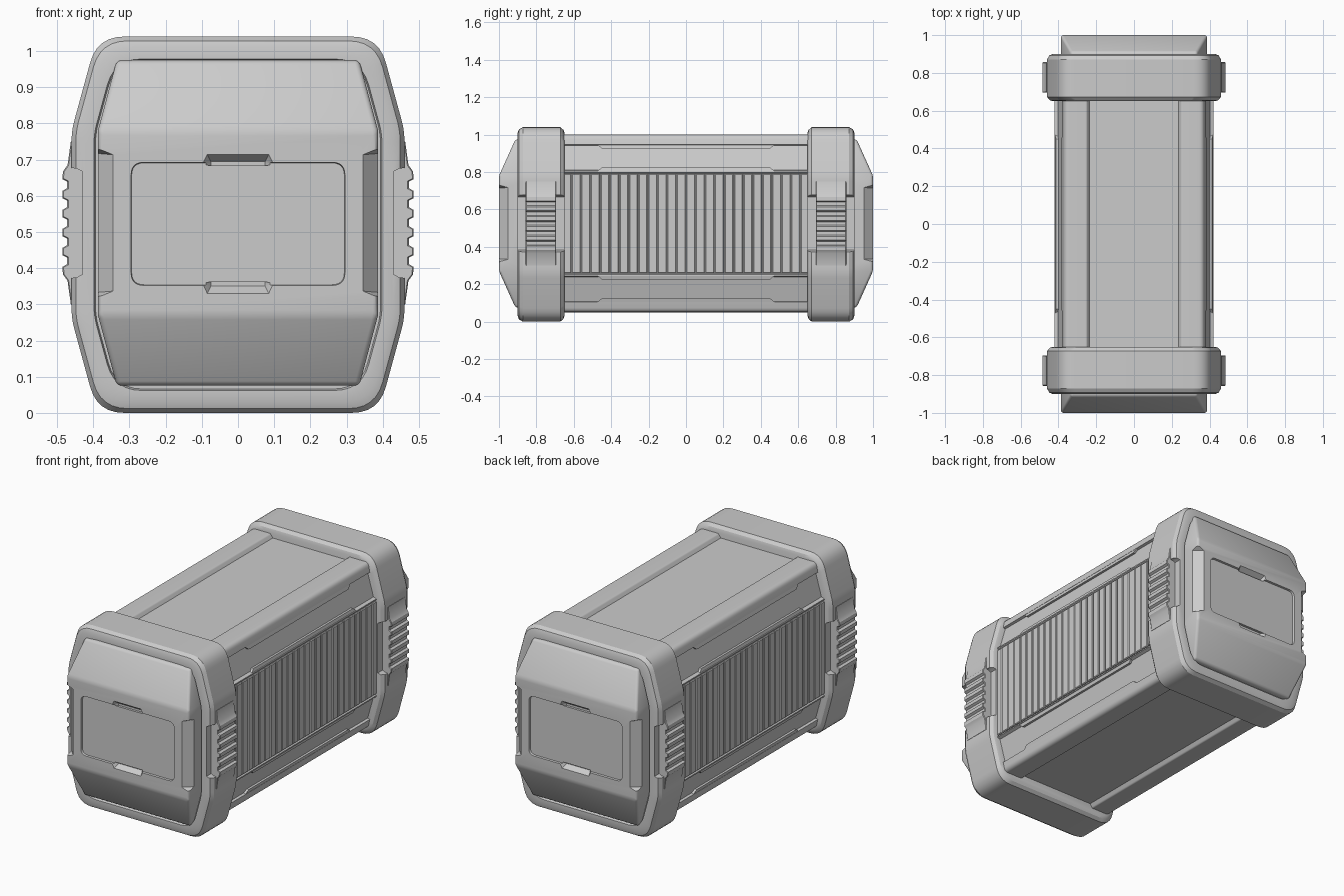
import bpy, bmesh
from mathutils import Vector

if "Cube" in bpy.data.objects:
    bpy.data.objects.remove(bpy.data.objects["Cube"])


def finish(name, bm, angle=0.5):
    bmesh.ops.recalc_face_normals(bm, faces=bm.faces)
    me = bpy.data.meshes.new(name)
    bm.to_mesh(me)
    bm.free()
    ob = bpy.data.objects.new(name, me)
    bpy.context.collection.objects.link(ob)
    return ob


def activate(ob):
    bpy.ops.object.select_all(action='DESELECT')
    ob.select_set(True)
    bpy.context.view_layer.objects.active = ob


def smooth(ob):
    activate(ob)
    bpy.ops.object.shade_smooth_by_angle(angle=0.5)


def apply_bevel(ob, width, segments):
    m = ob.modifiers.new("bevel", 'BEVEL')
    m.width, m.segments = width, segments
    m.limit_method, m.angle_limit = 'ANGLE', 0.35
    activate(ob)
    bpy.ops.object.modifier_apply(modifier=m.name)


def cut(ob, cutter):
    m = ob.modifiers.new("cut", 'BOOLEAN')
    m.operation, m.solver, m.object = 'DIFFERENCE', 'EXACT', cutter
    activate(ob)
    bpy.ops.object.modifier_apply(modifier=m.name)
    bpy.data.objects.remove(cutter)


def outline(pts, d=0.0, n=6):
    """Counter-clockwise (x, z, rounding) corners, inset by d and rounded."""
    out = []
    for i, (x, z, t) in enumerate(pts):
        p = Vector((x, z))
        a = (p - Vector(pts[i - 1][:2])).normalized()
        b = (Vector(pts[(i + 1) % len(pts)][:2]) - p).normalized()
        na, nb = Vector((-a.y, a.x)), Vector((-b.y, b.x))
        p = p + (na + nb) * (d / (1 + na.dot(nb)))
        if t == 0:
            out.append(p)
            continue
        s, e = p - a * t, p + b * t
        for k in range(n + 1):
            f = k / n
            out.append(s * (1 - f) ** 2 + p * 2 * f * (1 - f) + e * f * f)
    return out


def prism(name, pts, levels):
    """Stack inset copies of an x-z outline along y."""
    bm = bmesh.new()
    loops = [[bm.verts.new((p.x, y, p.y)) for p in outline(pts, d)] for y, d in levels]
    for a, b in zip(loops, loops[1:]):
        for i in range(len(a)):
            j = (i + 1) % len(a)
            bm.faces.new((a[i], a[j], b[j], b[i]))
    bm.faces.new(loops[0])
    bm.faces.new(loops[-1])
    return finish(name, bm)


def hull(name, pts):
    bm = bmesh.new()
    for p in pts:
        bm.verts.new(p)
    bmesh.ops.convex_hull(bm, input=bm.verts)
    bmesh.ops.dissolve_limit(bm, angle_limit=0.01, verts=bm.verts, edges=bm.edges)
    return finish(name, bm)


def four_way(quarter, c):
    """Mirror an upper right quarter outline about x = 0 and z = c."""
    right = [(x, 2 * c - z, t) for x, z, t in reversed(quarter)] + quarter
    return right + [(-x, z, t) for x, z, t in reversed(right)]


MID = 0.525
SIDES = (-1, 1)

# main body with recessed top, bottom, slopes and sides
body = prism("body", four_way([
    (.411, .792, 0), (.421, .798, 0), (.421, .805, 0), (.403, .812, 0),
    (.366, .942, 0), (.380, .946, 0), (.368, 1.0, .025), (.250, 1.0, .008),
    (.235, .978, 0)], MID), [(-.68, 0), (.68, 0)])
smooth(body)


# stepped tongues along the slope strips
def slope_x(z):
    return .42 - (z - .8) * .276


for sx in SIDES:
    for sz in SIDES:
        for z0, z1 in ((.946, .926), (.803, .824)):
            pts = []
            for y in SIDES:
                for z, half in ((z0, .475), (z1, .45)):
                    for depth in (.001, .022):
                        pts.append((sx * (slope_x(z) - depth), y * half, MID + sz * (z - MID)))
            hull("slope_tongue", pts)

# vertical slats on both sides
for sx in SIDES:
    for i in range(-13, 13):
        y = (i + .5) * .051
        pts = [(sx * x, y + s * w, z) for x, w, h in ((.405, .0235, .266), (.417, .0235, .266), (.421, .0195, .262))
               for s in SIDES for z in (MID - h, MID + h)]
        hull("side_slat", pts)

ring_outline = four_way([(.46, .78, .03), (.389, 1.04, .075)], .52)

# latch outline with finger ribs
latch_outline = [(.42, .30, 0), (.462, .30, 0), (.471, .365, 0), (.484, .383, 0)]
for k in range(5):
    zc = .42 + k * .0525
    latch_outline += [(.485, zc - .016, 0), (.472, zc - .009, 0), (.472, zc + .009, 0), (.485, zc + .016, 0)]
latch_outline += [(.484, .667, 0), (.471, .685, 0), (.462, .75, 0), (.42, .75, 0)]
latch_left = [(-x, z, t) for x, z, t in reversed(latch_outline)]

for s in SIDES:
    end = "front" if s < 0 else "back"

    # bumper ring with a seam around the end cap
    ring = prism(end + "_bumper", ring_outline, [
        (s * .65, .03), (s * .655, .015), (s * .672, 0), (s * .872, 0), (s * .893, .012),
        (s * .90, .03), (s * .90, .062), (s * .885, .066)])
    for sx in SIDES:
        cut(ring, hull("notch_cutter", [(sx * x, y, MID + q * h)
            for x, h in ((.43, .142), (.445, .15), (.52, .16)) for y in (s * .6, s * .95) for q in SIDES]))
    smooth(ring)

    # latches
    for label, shape in (("right", latch_outline), ("left", latch_left)):
        smooth(prism(end + "_" + label + "_latch", shape, [
            (s * .695, .003), (s * .699, 0), (s * .853, 0), (s * .857, .003)]))

    # end cap with sloped top and bottom
    cap = hull(end + "_cap", [(sx * x, s * y, MID + q * h) for sx in SIDES for q in SIDES
               for x, y, h in ((.335, .912, .45), (.335, .8, .45), (.387, 1.0, .255), (.387, .8, .255))])
    apply_bevel(cap, .014, 3)
    # chamfered side bites
    for sx in SIDES:
        cut(cap, hull("bite_cutter", [(sx * x, s * y, MID + q * h) for q in SIDES
            for x, y, h in ((.305, 1.045, .185), (.425, .91, .195), (.425, 1.045, .235))]))
    # recessed hatch panel with finger tabs
    cut(cap, prism("hatch_cutter", [(-.298, .35, .035), (.298, .35, .035), (.298, .695, .035), (-.298, .695, .035)],
        [(s * .988, .004), (s * 1.05, -.004)]))
    for q in SIDES:
        cut(cap, hull("tab_cutter", [(sx * x, s * y, MID - .0025 + q * h) for sx in SIDES
            for x, y, h in ((.075, .972, .16), (.075, .972, .172), (.085, 1.0, .192), (.085, 1.03, .192),
                            (.098, 1.0, .165), (.098, 1.03, .165))]))
    smooth(cap)
